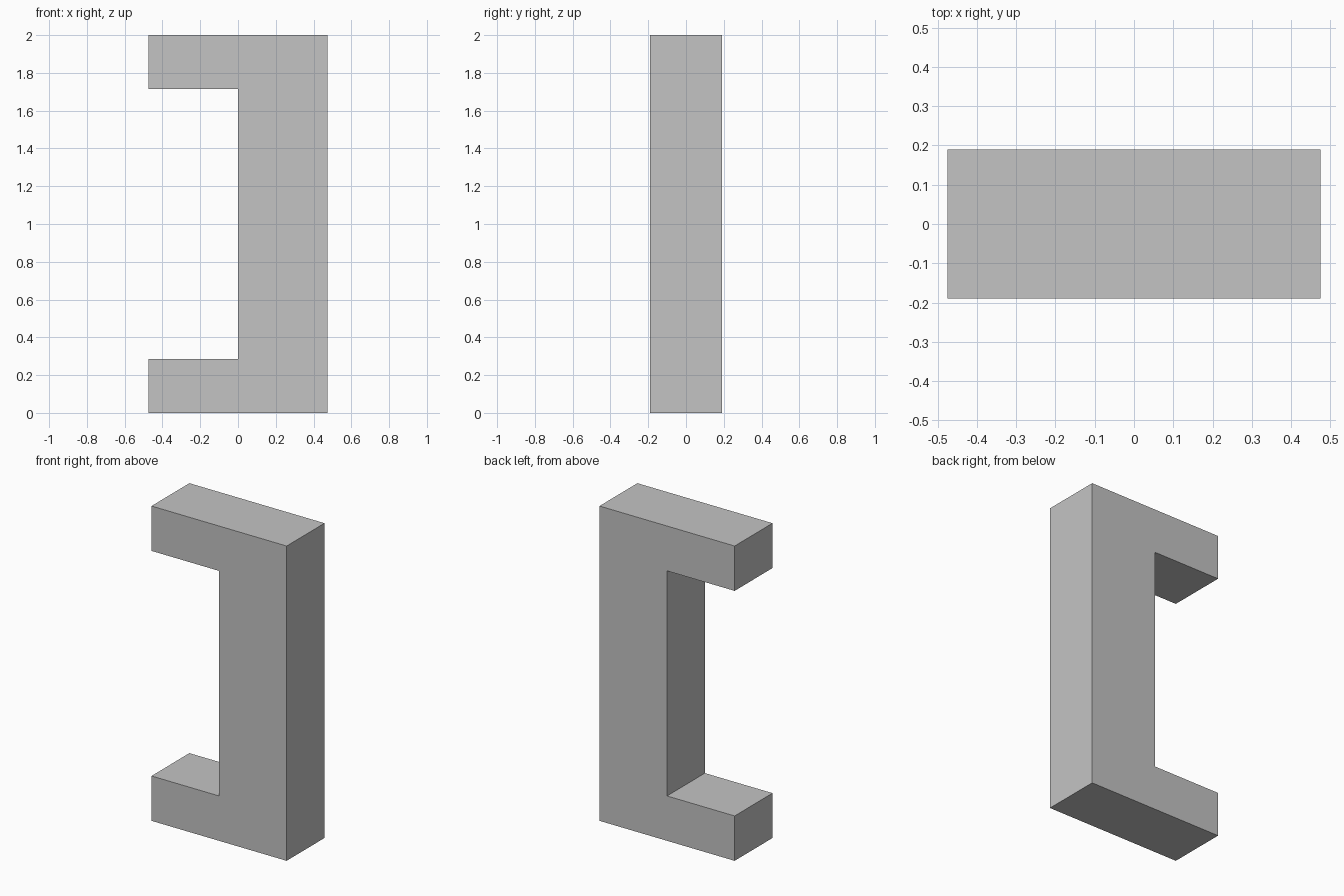
import bpy
import bmesh
from mathutils import Vector

cube = bpy.data.objects.get("Cube")
if cube:
    bpy.data.objects.remove(cube, do_unlink=True)

HALF_WIDTH, HALF_DEPTH, HEIGHT = 0.475, 0.19, 2.0
ARM = 0.285     # thickness of the top and bottom arms
INNER = 0.0     # inner face of the upright

# Plain grey material
grey = bpy.data.materials.new("plain grey")
grey.use_nodes = True
colour = (0.55, 0.55, 0.55, 1)
grey.diffuse_color = colour
grey.node_tree.nodes["Principled BSDF"].inputs["Base Color"].default_value = colour

# Bracket profile: upright with two arms reaching toward -x
profile = [
    (-HALF_WIDTH, 0), (HALF_WIDTH, 0),
    (HALF_WIDTH, HEIGHT), (-HALF_WIDTH, HEIGHT),
    (-HALF_WIDTH, HEIGHT - ARM), (INNER, HEIGHT - ARM),
    (INNER, ARM), (-HALF_WIDTH, ARM),
]

# Extrude the profile from front to back
bm = bmesh.new()
front = bm.faces.new([bm.verts.new((x, -HALF_DEPTH, z)) for x, z in profile])
result = bmesh.ops.extrude_face_region(bm, geom=[front], use_keep_orig=True)
back = [g for g in result["geom"] if isinstance(g, bmesh.types.BMVert)]
bmesh.ops.translate(bm, verts=back, vec=Vector((0, 2 * HALF_DEPTH, 0)))
bmesh.ops.recalc_face_normals(bm, faces=bm.faces)

mesh = bpy.data.meshes.new("square_bracket")
bm.to_mesh(mesh)
bm.free()
mesh.materials.append(grey)
bracket = bpy.data.objects.new("square_bracket", mesh)
bpy.context.collection.objects.link(bracket)
